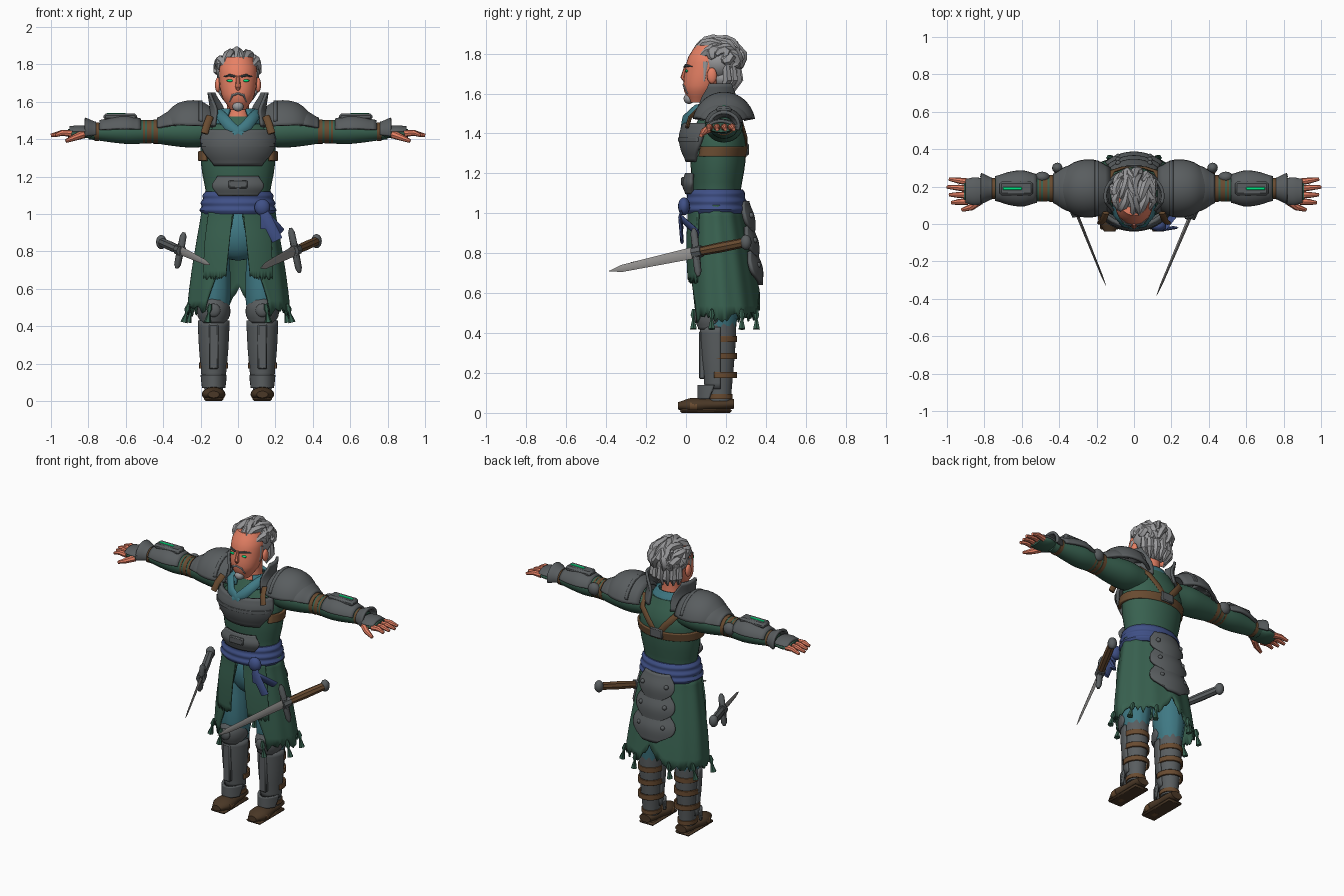
import bpy, bmesh, random
from math import sin, cos, radians, pi
from mathutils import Vector, Matrix

random.seed(4)
if "Cube" in bpy.data.objects:
    bpy.data.objects.remove(bpy.data.objects["Cube"])

PALETTE = {"skin": (.8, .22, .13), "hair": (.33, .33, .34), "steel": (.32, .31, .3),
           "armour": (.1, .11, .115), "green": (.04, .12, .08), "teal": (.05, .19, .23),
           "blue": (.05, .08, .24), "leather": (.14, .07, .03), "boot": (.07, .04, .02),
           "glow": (0, .8, .22)}
MATS, PARTS = {}, []
for label, rgb in PALETTE.items():
    material = MATS[label] = bpy.data.materials.new(label)
    material.use_nodes = True
    material.diffuse_color = (*rgb, 1)
    material.node_tree.nodes["Principled BSDF"].inputs["Base Color"].default_value = (*rgb, 1)

# Frames: long axis, centre across it, and depth to width ratio
HEAD = ("z", 0, .06, 1.05)
BODY = ("z", 0, .15, .7)
SKIRT = ("z", 0, .19, .65)
ARM = ("x", .19, 1.44, .9)
HAND = ("x", .175, 1.43, .4)
LEG = ("z", .13, .17, 1.1)
FOOT = ("y", .13, .035, .6)
FRONT, BACK, OUTWARD = 270, 90, 10


def add(name, color, bm):
    mesh = bpy.data.meshes.new(name)
    bm.to_mesh(mesh)
    bm.free()
    mesh.materials.append(MATS[color])
    obj = bpy.data.objects.new(name, mesh)
    bpy.context.collection.objects.link(obj)
    PARTS.append(obj)
    return obj


def pair(obj):
    """Copy a left-hand part to the right."""
    twin = obj.copy()
    twin.data = obj.data.copy()
    twin.data.transform(Matrix.Diagonal((-1, 1, 1, 1)))
    twin.data.flip_normals()
    twin.name, obj.name = "right_" + obj.name, "left_" + obj.name
    bpy.context.collection.objects.link(twin)
    PARTS.append(twin)


def skin(name, color, rings, closed=True, thick=0.0):
    """Join rings of points; open rings become a thin shell."""
    bm = bmesh.new()
    rows = [[bm.verts.new(point) for point in ring] for ring in rings]
    count = len(rows[0])
    for low, high in zip(rows, rows[1:]):
        for j in range(count if closed else count - 1):
            k = (j + 1) % count
            bm.faces.new((low[j], low[k], high[k], high[j]))
    if closed:
        bm.faces.new(rows[0])
        bm.faces.new(rows[-1])
        bmesh.ops.recalc_face_normals(bm, faces=bm.faces[:])
    obj = add(name, color, bm)
    if not closed:
        shell = obj.modifiers.new("thickness", "SOLIDIFY")
        shell.thickness, shell.offset = thick, 0
    return obj


def sample(values, f):
    """Smooth curve through evenly spaced values."""
    if not isinstance(values, tuple):
        return values
    last = len(values) - 1
    i = min(int(f * last), last - 1)
    t = f * last - i
    a, b, c, d = (values[max(0, min(last, i + k))] for k in (-1, 0, 1, 2))
    return b + t / 2 * (c - a + t * (2 * a - 5 * b + 4 * c - d + t * (3 * (b - c) + d - a)))


def loft(name, color, frame, span, radii, arc=180, facing=BACK, depth=1, lean=0,
         thick=.016, folds=0, jag=0, notch=0, steps=10, sides=28):
    axis, cu, cv, aspect = frame
    rings, closed = [], arc == 180
    for i in range(steps + 1):
        f, ring = i / steps, []
        r, half = sample(radii, f), sample(arc, f)
        for j in range(sides):
            a = radians(facing - half + 2 * half * j / (sides if closed else sides - 1))
            k = r * (1 + folds * cos(11 * a))
            u, v = cu + k * cos(a), cv + lean * f + k * aspect * depth * sin(a)
            w = span[0] + (span[1] - span[0]) * f
            w += notch * (1 - f) * max(0, 1 - abs(a - pi / 2) * 3)
            if i == 0:
                w += random.uniform(-jag, jag)
            ring.append({"z": (u, v, w), "x": (w, u, v), "y": (u, w, v)}[axis])
        rings.append(ring)
    return skin(name, color, rings, closed, thick)


def sweep(name, color, points, radii, shape=(1, 1), hint="z", sides=8):
    """Round or flat bar along a path; radii are spread evenly along it."""
    path, rings = [Vector(p) for p in points], []
    guide = Vector([float(hint == letter) for letter in "xyz"])
    last = len(path) - 1
    for i, p in enumerate(path):
        r = sample(radii, i / last)
        tangent = path[min(i + 1, last)] - path[max(i - 1, 0)]
        side = tangent.cross(guide).normalized()
        up = side.cross(tangent).normalized()
        turns = [2 * pi * j / sides for j in range(sides)]
        rings.append([p + side * cos(a) * r * shape[0] + up * sin(a) * r * shape[1] for a in turns])
    return skin(name, color, rings)


def ball(name, color, center, size):
    bm = bmesh.new()
    place = Matrix.Translation(center) @ Matrix.Diagonal((*size, 1))
    bmesh.ops.create_uvsphere(bm, u_segments=16, v_segments=10, radius=1, matrix=place)
    return add(name, color, bm)


def box(name, color, center, size, bevel=.006):
    bm = bmesh.new()
    bmesh.ops.create_cube(bm, size=1, matrix=Matrix.Translation(center) @ Matrix.Diagonal((*size, 1)))
    obj = add(name, color, bm)
    obj.modifiers.new("soft_edges", "BEVEL").width = bevel
    return obj


# Head and face
loft("neck", "skin", BODY, span=(1.45, 1.65), radii=(.08, .06, .06), depth=1.4)
loft("face", "skin", HEAD, span=(1.555, 1.84), radii=(.04, .08, .095, .1, .1, .08), lean=.07)
sweep("nose", "skin", [(0, 0, 1.74), (0, -.013, 1.68), (0, 0, 1.66)], radii=(.008, .015, .01), hint="y")
pair(ball("ear", "skin", center=(.108, .13, 1.69), size=(.015, .025, .04)))
pair(ball("eye", "glow", center=(.043, .003, 1.713), size=(.018, .007, .007)))
pair(sweep("brow", "armour", [(.015, -.007, 1.735), (.045, 0, 1.742), (.075, .03, 1.735)], radii=(.006, .007, .003)))
pair(sweep("moustache", "hair", [(0, -.012, 1.645), (.03, -.007, 1.635), (.045, .008, 1.6)], radii=(.006, .007, .003)))
ball("goatee", "hair", center=(0, .015, 1.575), size=(.03, .027, .027))

# Swept-back hair: three rows of loose locks over a cap, then the nape
ball("hair_cap", "hair", center=(0, .165, 1.765), size=(.116, .115, .105))
ball("nape_hair", "hair", center=(0, .185, 1.68), size=(.085, .07, .06))
for row, (start, end) in enumerate([(18, 115), (75, 165), (125, 215)]):
    for i in range(8):
        path = []
        for j in range(6):
            turn = radians(start + (end - start) * j / 5 + random.uniform(-6, 6))
            tilt = radians(19 * (i - 3.5)) + .2 * sin(j + 2 * i + row)
            r = cos(tilt) * (1 + .06 * sin(pi * j / 5))
            path.append((.114 * sin(tilt), .16 - .115 * r * cos(turn), 1.768 + .095 * r * sin(turn)))
        sweep("hair_lock", "hair", path, radii=(.014, .03, .028, .006), shape=(1, .8), hint="x", sides=6)
for i in range(7):
    x, y = .1 * sin(.4 * (i - 3)), .09 * cos(.4 * (i - 3))
    sweep("nape_lock", "hair", [(x, .17 + y, 1.74), (x, .175 + y, 1.67), (x * .8, .15 + y, 1.61)],
          radii=(.018, .026, .005), hint="y", sides=6)
pair(sweep("sideburn", "hair", [(.1, .1, 1.76), (.095, .09, 1.66)], radii=(.014, .003), shape=(1, .4), hint="x"))

# Tunic, scarf and sleeves
loft("tunic", "green", BODY, span=(1, 1.52), radii=(.18, .17, .19, .2, .19, .12), lean=.02)
loft("scarf", "teal", BODY, span=(1.48, 1.56), radii=(.12, .11, .085), depth=1.2, arc=150)
pair(sweep("scarf_fold", "teal", [(.1, .14, 1.55), (.09, .05, 1.525), (.045, -.005, 1.47), (-.02, -.015, 1.42)],
           radii=(.02, .032, .026), shape=(1, .5), hint="y"))
pair(loft("sleeve", "green", ARM, span=(.12, .8), radii=(.08, .095, .085, .068, .074, .062, .045), steps=18))

# Chest, belly and back
loft("chest_plate", "armour", BODY, span=(1.26, 1.45), radii=(.17, .2, .21, .19), arc=(46, 65, 72),
     facing=FRONT, depth=1.2, thick=.02)
loft("chest_rim", "armour", BODY, span=(1.36, 1.38), radii=.217, arc=62, facing=FRONT, depth=1.2)
loft("belly_plate", "armour", BODY, span=(1.1, 1.2), radii=(.18, .2, .18), arc=(34, 42, 36),
     facing=FRONT, depth=1.15, thick=.02)
box("belly_buckle", "armour", center=(0, -.015, 1.16), size=(.1, .02, .045))
loft("chest_strap", "leather", BODY, span=(1.285, 1.335), radii=.207, arc=125, lean=.01)
pair(sweep("back_strap", "leather", [(.15, .22, 1.51), (.12, .28, 1.45), (.06, .3, 1.38), (0, .3, 1.31)],
           radii=.02, shape=(1, .4), hint="y"))
box("back_buckle", "armour", center=(0, .305, 1.32), size=(.09, .02, .06))
pair(sweep("shoulder_strap", "leather", [(.18, .005, 1.43), (.165, .02, 1.48), (.15, .06, 1.52)],
           radii=.02, shape=(1, .5), hint="y"))

# Shoulder armour
pair(loft("pauldron", "armour", ARM, span=(.13, .4), radii=(.11, .145, .15, .13, .075), arc=(78, 78, 72),
          depth=1.18))
pair(loft("pauldron_rim", "armour", ARM, span=(.19, .21), radii=.15, arc=70, depth=1.18))
pair(loft("lower_pauldron", "armour", ARM, span=(.3, .43), radii=(.13, .115, .075), arc=72))
pair(loft("neck_guard", "armour", BODY, span=(1.47, 1.65), radii=(.165, .145, .155), arc=(52, 48, 25),
          facing=OUTWARD, depth=1.2))

# Arm straps, bracers and hands
for x, r in [(.44, .072), (.475, .07), (.51, .07), (.755, .055)]:
    pair(loft("arm_strap", "leather", ARM, span=(x - .012, x + .012), radii=r, steps=1))
pair(ball("elbow_guard", "armour", center=(.49, .25, 1.455), size=(.04, .03, .04)))
pair(loft("bracer", "armour", ARM, span=(.52, .74), radii=(.07, .09, .082, .06), arc=80))
pair(box("bracer_plate", "armour", center=(.63, .19, 1.52), size=(.18, .075, .035), bevel=.012))
pair(box("bracer_light", "glow", center=(.65, .19, 1.537), size=(.1, .016, .006), bevel=.002))
pair(loft("wrist_cuff", "armour", ARM, span=(.76, .82), radii=(.05, .075), arc=110))
pair(loft("glove", "green", HAND, span=(.78, .91), radii=(.05, .07, .06)))
pair(loft("hand_plate", "armour", HAND, span=(.81, .9), radii=(.065, .07, .06), arc=75, depth=1.3))
for i in range(4):
    y, tip = .12 + .035 * i, 1 - .012 * abs(i - 2)
    pair(sweep("finger", "skin", [(.89, y, 1.43), (.94, y * 1.1 - .015, 1.434), (tip, y * 1.2 - .03, 1.42)],
               radii=(.019, .016, .009)))
pair(sweep("thumb", "skin", [(.83, .12, 1.425), (.87, .09, 1.41), (.92, .075, 1.39)], radii=(.022, .018, .01)))

# Sash, knot and tails
loft("sash", "blue", BODY, span=(1, 1.12), radii=(.192, .206, .195, .2, .188, .19, .175), depth=1.1, steps=18)
ball("sash_knot", "blue", center=(.13, -.01, 1.035), size=(.042, .03, .045))
for end in [(.21, -.02, .86), (.15, -.02, .92), (.225, .06, .9)]:
    sweep("sash_tail", "blue", [(.13, -.015, 1.03), (.15, -.03, .98), end], radii=(.02, .03, .03),
          shape=(1, .3), hint="y")

# Coat skirt with open front, torn back, ragged hem and tassels
loft("skirt", "green", SKIRT, span=(.48, 1.04), radii=(.27, .25, .22, .19), arc=(140, 152, 166, 175),
     lean=-.04, thick=.01, sides=72, folds=.015, jag=.028, notch=.12)
pair(loft("front_panel", "green", SKIRT, span=(.66, 1.03), radii=(.262, .24, .2), arc=(15, 18, 21),
          facing=FRONT + 29, depth=1.06, lean=-.04, thick=.012, jag=.012))
for turn in (-58, -20, 30, 65):
    x, y = .28 * cos(radians(turn)), .19 + .18 * sin(radians(turn))
    path = [(x * (1 + drop), y, .52 - drop) for drop in (0, .03, .05, .1)]
    pair(sweep("tassel", "green", path, radii=(.008, .016, .007, .019), hint="y", sides=6))

# Three overlapping back plates
for i in range(3):
    z, r = .64 + .125 * i, .23 - .02 * i
    loft("tasset", "armour", BODY, span=(z, z + .17), radii=(r, r, r - .03), arc=(12, 36, 40, 32), depth=1.4, thick=.02)
    pair(ball("tasset_rivet", "armour", center=(.085, .155 + r * .9, z + .1), size=(.014, .014, .014)))

# Legs, greaves and boots
ball("hips", "teal", center=(0, .15, .9), size=(.15, .1, .15))
pair(loft("trousers", "teal", LEG, span=(.4, .82), radii=(.07, .09, .09, .08), lean=-.01, folds=.02))
pair(loft("boot_shaft", "armour", LEG, span=(.06, .46), radii=(.05, .06, .07, .075)))
pair(loft("greave", "armour", LEG, span=(.12, .43), radii=(.057, .07, .077), arc=92, facing=FRONT, depth=1.1))
pair(box("greave_ridge", "armour", center=(.13, .08, .29), size=(.05, .03, .24)))
pair(loft("knee_guard", "armour", LEG, span=(.42, .545), radii=(.07, .08, .08, .065), arc=(55, 85, 80, 60),
          facing=FRONT, depth=1.3))
pair(ball("knee_boss", "armour", center=(.13, .05, .485), size=(.036, .018, .036)))
pair(loft("ankle_guard", "armour", LEG, span=(.07, .14), radii=.064, arc=(60, 75), facing=FRONT, depth=1.5))
for z in (.19, .285, .37):
    pair(loft("calf_strap", "leather", LEG, span=(z - .016, z + .016), radii=.073, arc=110, thick=.01))
pair(loft("boot", "boot", FOOT, span=(-.04, .24), radii=(.03, .06, .06, .05, .05, .04), lean=.01))
pair(box("sole", "boot", center=(.13, .1, .01), size=(.105, .26, .02), bevel=.009))
pair(loft("boot_strap", "leather", FOOT, span=(.02, .055), radii=.063, depth=.95))
pair(loft("heel_strap", "leather", LEG, span=(.07, .095), radii=.058))


# Sword and dagger
def weapon(name, grip, pommel, guard, tip, width):
    pommel, guard, tip = Vector(pommel), Vector(guard), Vector(tip)
    sweep(name + "_grip", grip, [guard, guard.lerp(pommel, .5), pommel], radii=(.022, .026, .024))
    ball(name + "_pommel", "armour", pommel, size=(.028, .028, .038))
    sweep(name + "_collar", "armour", [guard.lerp(pommel, -.06), guard.lerp(pommel, .12)], radii=.03)
    arm = Vector((.8 if guard.x > 0 else -.8, .4, -4)) * width
    sweep(name + "_guard", "armour", [guard + arm * k for k in (-1, -.8, 0, .8, 1)],
          radii=(.008, .018, .02, .018, .008), hint="y")
    sweep(name + "_blade", "steel", [guard, guard.lerp(tip, .85), tip], radii=(width, width * .6, .002),
          shape=(.35, 1), sides=4)


weapon("sword", "leather", pommel=(.42, .3, .855), guard=(.305, .05, .805), tip=(.12, -.385, .71), width=.03)
weapon("dagger", "armour", pommel=(-.41, .3, .85), guard=(-.308, .06, .805), tip=(-.15, -.33, .73), width=.024)

bpy.ops.object.select_all(action="DESELECT")
for obj in PARTS:
    obj.select_set(True)
bpy.context.view_layer.objects.active = PARTS[0]
bpy.ops.object.shade_smooth_by_angle(angle=radians(42))
